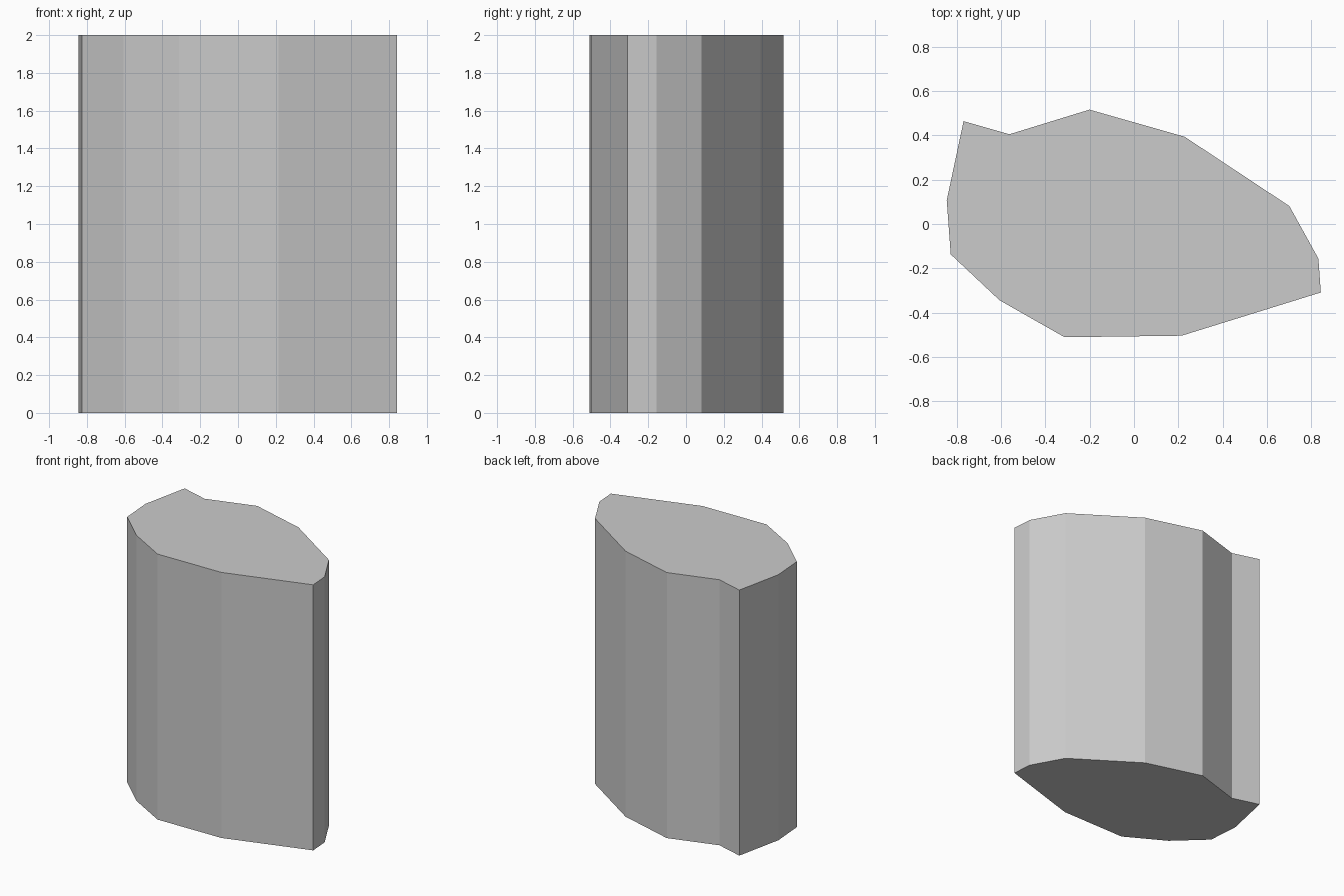
import bpy, bmesh

if "Cube" in bpy.data.objects:
    bpy.data.objects.remove(bpy.data.objects["Cube"])

HEIGHT = 2.0

# Irregular column outline seen from above, counter-clockwise
OUTLINE = [
    (0.843, -0.309), (0.832, -0.156), (0.701, 0.081), (0.228, 0.394),
    (-0.201, 0.516), (-0.562, 0.405), (-0.769, 0.464), (-0.845, 0.107),
    (-0.827, -0.137), (-0.607, -0.344), (-0.313, -0.511), (0.215, -0.504),
]

# Flat-faced stone column: extrude the outline straight up
bm = bmesh.new()
base = bm.faces.new([bm.verts.new((x, y, 0)) for x, y in OUTLINE])
top = bmesh.ops.extrude_face_region(bm, geom=[base], use_keep_orig=True)
top_verts = [g for g in top["geom"] if isinstance(g, bmesh.types.BMVert)]
bmesh.ops.translate(bm, verts=top_verts, vec=(0, 0, HEIGHT))
bmesh.ops.recalc_face_normals(bm, faces=bm.faces)

mesh = bpy.data.meshes.new("stone_column")
bm.to_mesh(mesh)
bm.free()
bpy.context.collection.objects.link(bpy.data.objects.new("stone_column", mesh))
